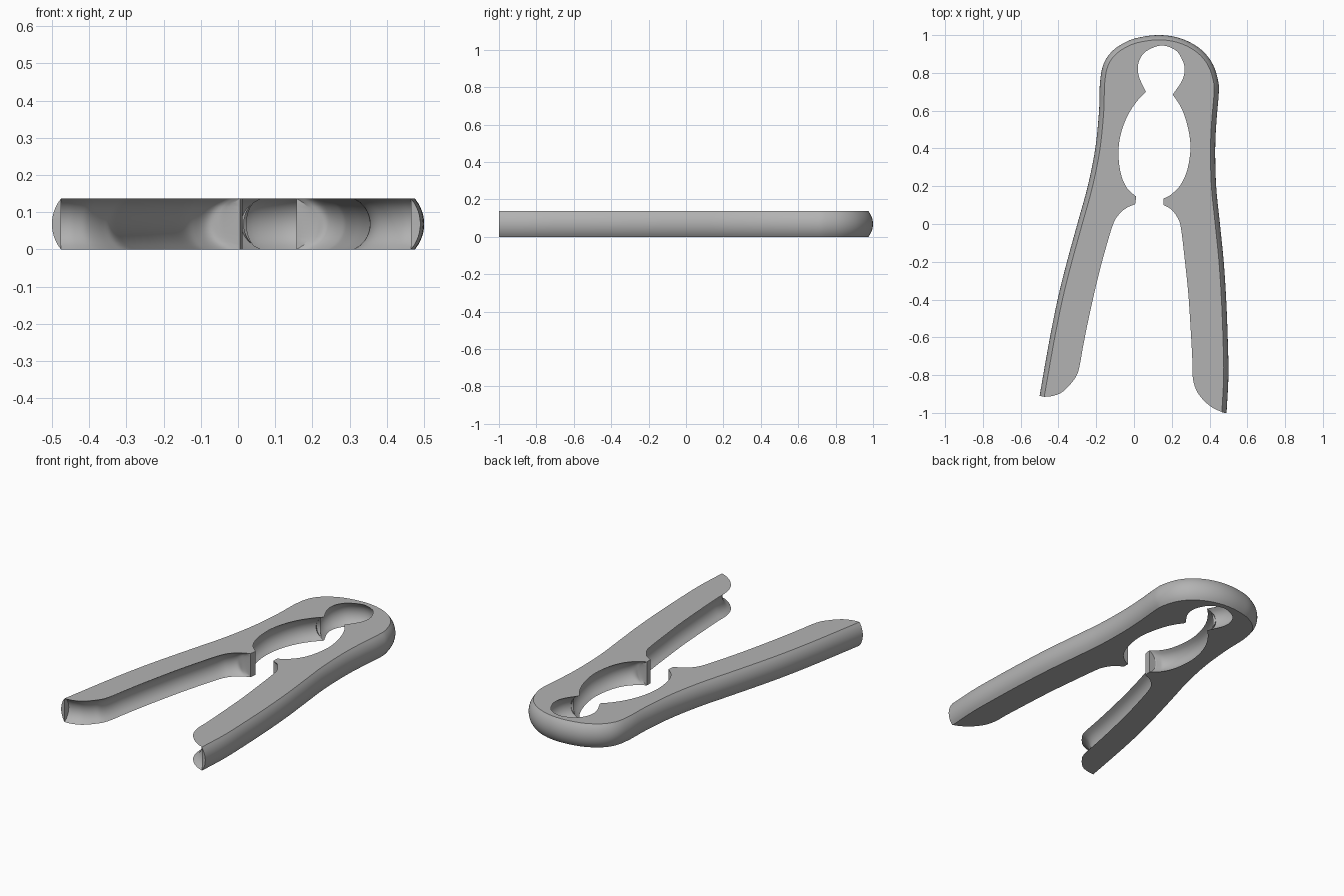
import bpy, bmesh, math
from mathutils import Vector

if "Cube" in bpy.data.objects:
    bpy.data.objects.remove(bpy.data.objects["Cube"])

HEIGHT, BULGE, GROOVE, LEVELS = 0.137, 0.025, 0.045, 12


def smooth(pts, n=5):
    """Catmull-Rom curve through the points."""
    p = [Vector(q) for q in pts]
    p = [2 * p[0] - p[1]] + p + [2 * p[-1] - p[-2]]
    out = []
    for a, b, c, d in zip(p, p[1:], p[2:], p[3:]):
        for i in range(n):
            t = i / n
            out.append(0.5 * (2 * b + (c - a) * t + (2 * a - 5 * b + 4 * c - d) * t * t
                              + (3 * b - a - 3 * c + d) * t ** 3))
    return out + [p[-2]]


def normals(pts):
    """Mitred outward normals (the outline runs clockwise)."""
    seg = []
    for a, b in zip(pts, pts[1:]):
        d = (b - a).normalized()
        seg.append(Vector((-d.y, d.x)))
    out = [seg[0]]
    for a, b in zip(seg, seg[1:]):
        m = (a + b).normalized()
        out.append(m / max(m.dot(a), 0.65))
    return out + [seg[-1]]


def arc(depth, t):
    """Circular bow of the side wall, t from -1 (bottom) to 1 (top)."""
    h = HEIGHT / 2
    r = (h * h + depth * depth) / (2 * depth)
    return math.sqrt(max(r * r - (t * h) ** 2, 0)) - (r - depth)


# Outer outline: left leg, rounded head, right leg
outer = smooth([(-0.50, -0.91), (-0.445, -0.6), (-0.40, -0.38), (-0.355, -0.2), (-0.30, 0),
                (-0.245, 0.2), (-0.205, 0.4), (-0.185, 0.6), (-0.18, 0.75), (-0.16, 0.85),
                (-0.11, 0.92), (-0.03, 0.97), (0.05, 0.992), (0.135, 1.0), (0.22, 0.99),
                (0.30, 0.96), (0.37, 0.91), (0.42, 0.84), (0.447, 0.75), (0.448, 0.68),
                (0.437, 0.55), (0.43, 0.4), (0.435, 0.2), (0.455, 0), (0.475, -0.2),
                (0.488, -0.4), (0.496, -0.6), (0.50, -0.8), (0.49, -1.0)])

# Inner outline of the right leg, up to the jaw
right_leg = smooth([(0.465, -0.995), (0.42, -0.975), (0.37, -0.935), (0.33, -0.88), (0.311, -0.81),
                    (0.308, -0.7), (0.29, -0.4), (0.27, -0.2), (0.25, -0.03), (0.235, 0.025),
                    (0.20, 0.075), (0.157, 0.10)])
# Oval opening and round hole in the head
oval_right = smooth([(0.157, 0.135), (0.195, 0.155), (0.245, 0.205), (0.28, 0.28), (0.298, 0.38),
                     (0.295, 0.46), (0.275, 0.55), (0.245, 0.625), (0.205, 0.685)])
hole = smooth([(0.205, 0.685), (0.255, 0.76), (0.268, 0.82), (0.255, 0.87), (0.22, 0.92),
               (0.145, 0.945), (0.065, 0.915), (0.03, 0.87), (0.02, 0.82), (0.03, 0.77),
               (0.063, 0.70)])
oval_left = smooth([(0.063, 0.70), (0.02, 0.655), (-0.025, 0.59), (-0.06, 0.51), (-0.08, 0.42),
                    (-0.08, 0.33), (-0.065, 0.25), (-0.04, 0.195), (-0.01, 0.163), (0.012, 0.145)])
# Inner outline of the left leg, from the jaw down
left_leg = smooth([(0.006, 0.105), (-0.04, 0.085), (-0.08, 0.05), (-0.11, 0), (-0.15, -0.13),
                   (-0.195, -0.3), (-0.24, -0.5), (-0.27, -0.65), (-0.295, -0.78), (-0.33, -0.84),
                   (-0.38, -0.89), (-0.43, -0.91), (-0.475, -0.915)])

# Columns around the outline: (base point, offset direction, depth)
cols = [(p - n * BULGE, n, BULGE) for p, n in zip(outer, normals(outer))]
jaws = [(Vector((0.157, 0.118)), Vector((1, 0))), (Vector((0.009, 0.125)), Vector((-1, 0)))]
for chain in (right_leg, oval_right + hole[1:] + oval_left[1:], left_leg):
    cols.append((chain[0], Vector((0, 0)), GROOVE))          # flat jaw face / leg end
    for p, n in zip(chain, normals(chain)):
        d = -n
        for tip, side in jaws:                               # groove turns sideways at jaw tips
            w = max(0.0, (p - tip).length - 0.022) / 0.08
            if w < 1:
                d = (side * (1 - w) + d * w).normalized()
        cols.append((p, d, GROOVE))
    cols.append((chain[-1], Vector((0, 0)), GROOVE))

# Skin the columns, then close top and bottom
bm = bmesh.new()
cache = {}


def vert(x, y, z):
    key = (round(x, 5), round(y, 5), round(z, 5))
    if key not in cache:
        cache[key] = bm.verts.new((x, y, z))
    return cache[key]


def face(vs):
    u = list(dict.fromkeys(vs))
    if len(u) > 2 and not bm.faces.get(u):
        bm.faces.new(u)


grid = []
for p, d, depth in cols:
    col = []
    for k in range(LEVELS + 1):
        t = 2 * k / LEVELS - 1
        q = p + d * arc(depth, t)
        col.append(vert(q.x, q.y, HEIGHT * k / LEVELS))
    grid.append(col)
for a, b in zip(grid, grid[1:] + grid[:1]):
    for k in range(LEVELS):
        face([a[k], a[k + 1], b[k + 1], b[k]])
face([c[0] for c in grid])
face([c[-1] for c in reversed(grid)])
bmesh.ops.recalc_face_normals(bm, faces=bm.faces)

mesh = bpy.data.meshes.new("clip_body")
bm.to_mesh(mesh)
bm.free()
clip = bpy.data.objects.new("clip_body", mesh)
bpy.context.collection.objects.link(clip)
grey = bpy.data.materials.new("plain grey")
grey.diffuse_color = (0.45, 0.45, 0.45, 1)
grey.use_nodes = True
grey.node_tree.nodes["Principled BSDF"].inputs["Base Color"].default_value = grey.diffuse_color
mesh.materials.append(grey)

bpy.context.view_layer.objects.active = clip
clip.select_set(True)
bpy.ops.object.shade_smooth_by_angle(angle=math.radians(30))
